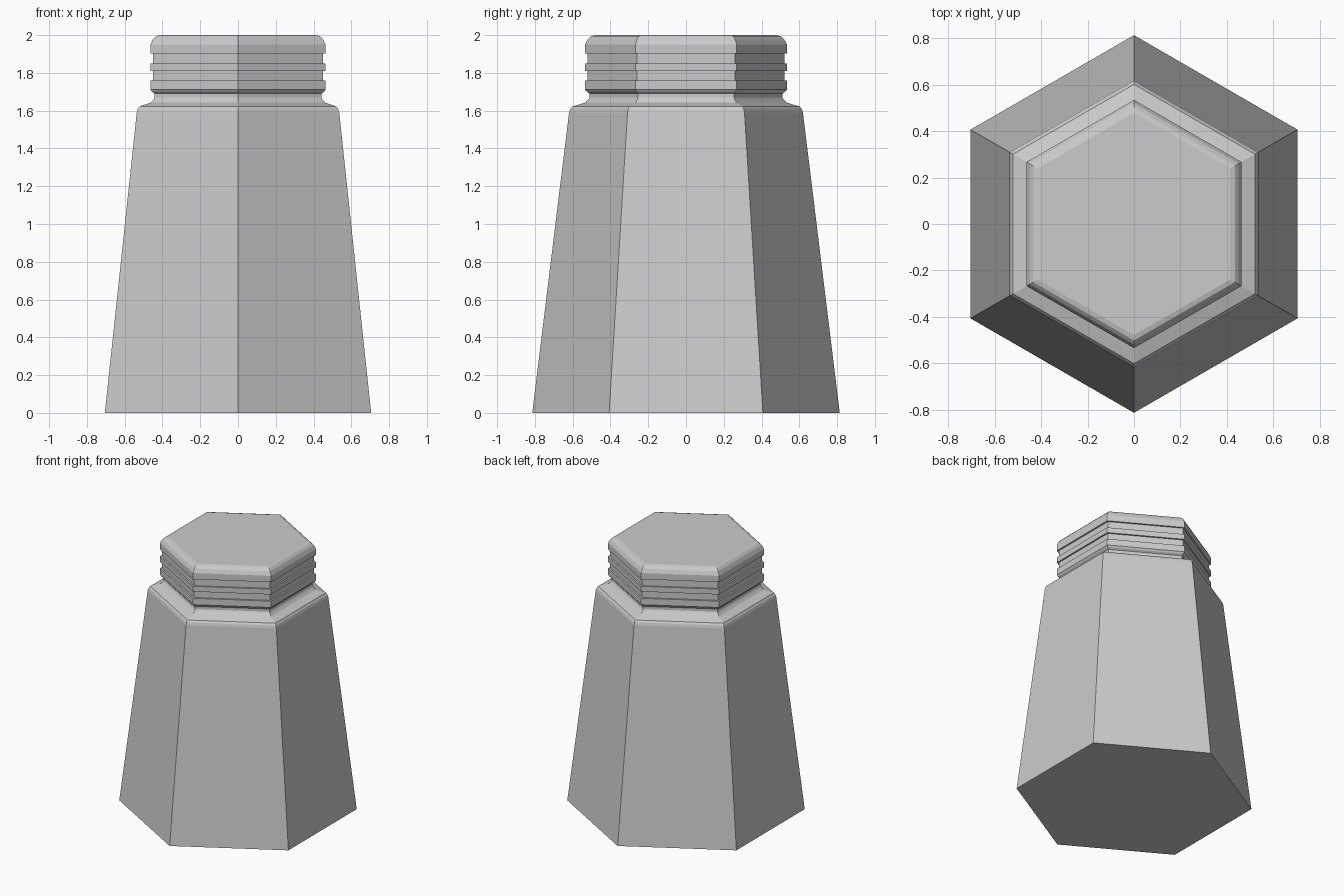
import bpy, bmesh
from math import sin, cos, pi

if "Cube" in bpy.data.objects:
    bpy.data.objects.remove(bpy.data.objects["Cube"])


def hex_lathe(name, profile, sides=6):
    """Stack hexagonal rings (corner radius, height) with points on the y axis."""
    bm = bmesh.new()
    rings = []
    for r, z in profile:
        rings.append([bm.verts.new((r * sin(2 * pi * i / sides),
                                    -r * cos(2 * pi * i / sides), z))
                      for i in range(sides)])
    for a, b in zip(rings, rings[1:]):
        for i in range(sides):
            j = (i + 1) % sides
            bm.faces.new((a[i], a[j], b[j], b[i]))
    bm.faces.new(rings[0][::-1])
    bm.faces.new(rings[-1])
    bm.normal_update()
    mesh = bpy.data.meshes.new(name)
    bm.to_mesh(mesh)
    bm.free()
    obj = bpy.data.objects.new(name, mesh)
    bpy.context.collection.objects.link(obj)
    return obj


# tapered body, bevelled shoulder and narrow neck
profile = [(0.814, 0), (0.619, 1.59), (0.613, 1.608), (0.602, 1.622),
           (0.532, 1.643), (0.516, 1.66), (0.510, 1.67), (0.510, 1.69)]

# two raised ridges with grooves above them
profile += [(0.525, 1.70)]
for z0, z1 in ((1.712, 1.76), (1.81, 1.85)):
    profile += [(0.535, z0), (0.535, z1), (0.521, z1)]
    profile += [(0.521, 1.81 if z0 < 1.8 else 1.903)]

# capped rim with rounded top edge
profile += [(0.535, 1.903), (0.535, 1.95), (0.520, 1.978),
            (0.502, 1.994), (0.479, 2.0)]

hex_lathe("hexagonal_bottle", profile)
